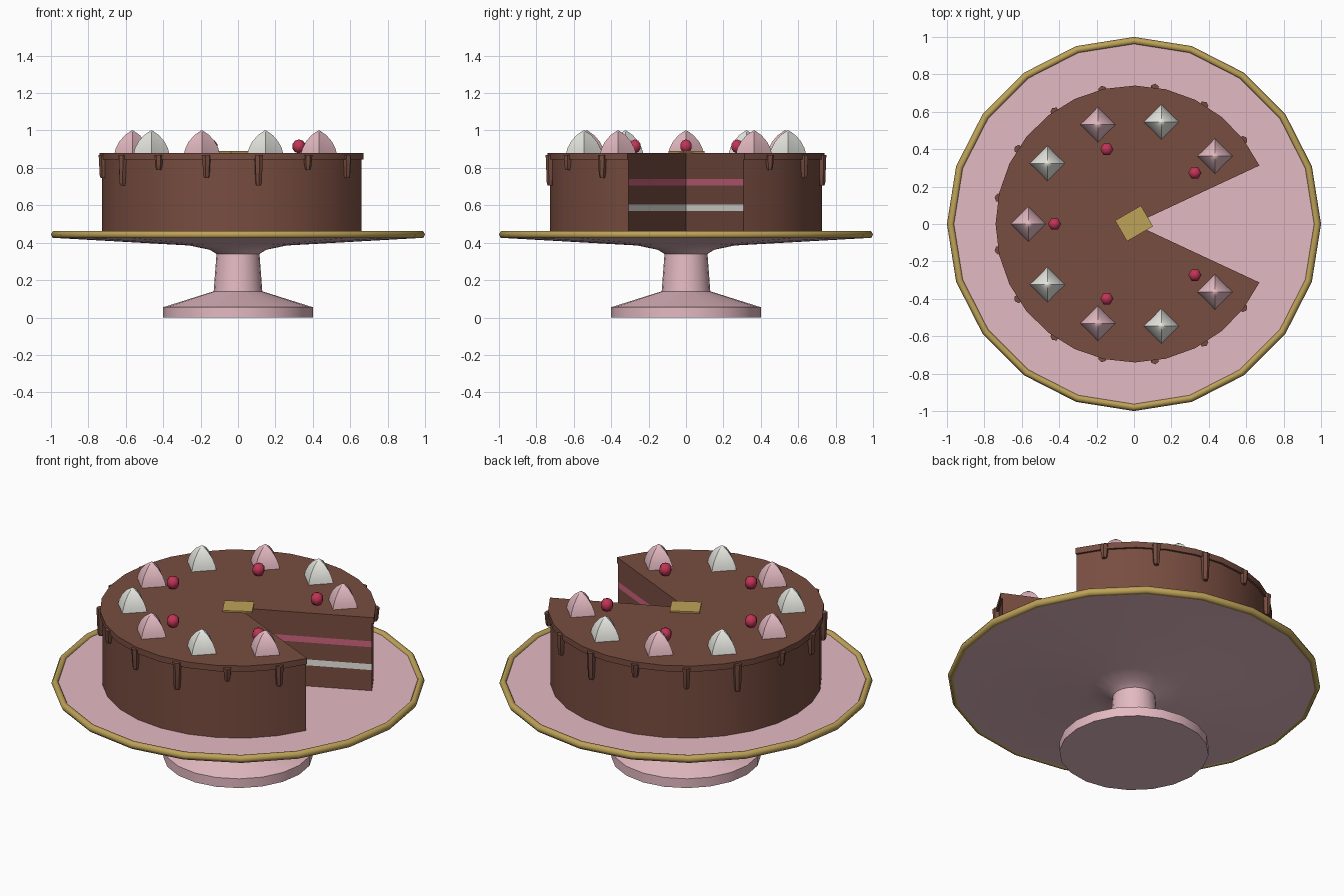
import bpy, bmesh, math
from math import sin, cos, radians, pi

if "Cube" in bpy.data.objects:
    bpy.data.objects.remove(bpy.data.objects["Cube"])


def srgb(r, g, b):
    f = lambda c: c / 12.92 if c <= 0.04045 else ((c + 0.055) / 1.055) ** 2.4
    return [f(v / 255) for v in (r, g, b)] + [1]


def material(name, *rgb):
    m = bpy.data.materials.new(name)
    m.diffuse_color = srgb(*rgb)
    m.use_nodes = True
    m.node_tree.nodes["Principled BSDF"].inputs["Base Color"].default_value = m.diffuse_color
    return m


PINK = material("rose_pink", 228, 186, 194)
GOLD = material("gold", 190, 162, 88)
CHOC = material("chocolate", 120, 77, 64)
JAM = material("raspberry_filling", 205, 100, 125)
CREAM = material("cream_white", 234, 234, 228)
RED = material("berry_red", 192, 52, 86)


def finish(name, bm, mats, smooth=35, loc=(0, 0, 0)):
    bmesh.ops.recalc_face_normals(bm, faces=bm.faces)
    me = bpy.data.meshes.new(name)
    bm.to_mesh(me)
    bm.free()
    for m in mats:
        me.materials.append(m)
    ob = bpy.data.objects.new(name, me)
    ob.location = loc
    bpy.context.collection.objects.link(ob)
    if smooth:
        bpy.ops.object.select_all(action='DESELECT')
        ob.select_set(True)
        bpy.context.view_layer.objects.active = ob
        bpy.ops.object.shade_smooth_by_angle(angle=radians(smooth))
    return ob


def lathe(name, profile, segs, mat, smooth=35, loc=(0, 0, 0), wave=lambda i: 1, closed=False):
    """Spin an (r, z) profile around z; open ends are capped."""
    bm = bmesh.new()
    rings = [[bm.verts.new((r * wave(i) * cos(2 * pi * i / segs),
                            r * wave(i) * sin(2 * pi * i / segs), z))
              for i in range(segs)] for r, z in profile]
    pairs = list(zip(rings, rings[1:])) + ([(rings[-1], rings[0])] if closed else [])
    for a, b in pairs:
        for i in range(segs):
            j = (i + 1) % segs
            bm.faces.new((a[i], a[j], b[j], b[i]))
    if not closed:
        bm.faces.new(rings[0][::-1])
        bm.faces.new(rings[-1])
    return finish(name, bm, [mat], smooth, loc)


def cut_cylinder(name, radius, levels, mats, cut=25, segs=24):
    """Cylinder with a slice missing; levels = [(z, material index above it)]."""
    bm = bmesh.new()
    angles = [radians(cut + (360 - 2 * cut) * i / segs) for i in range(segs + 1)]
    rings = [[bm.verts.new((0, 0, z))] +
             [bm.verts.new((radius * cos(a), radius * sin(a), z)) for a in angles]
             for z, _ in levels]
    n = segs + 2
    for (a, b), (_, idx) in zip(zip(rings, rings[1:]), levels):
        for i in range(n):
            j = (i + 1) % n
            f = bm.faces.new((a[i], a[j], b[j], b[i]))
            # fillings show only on the two cut faces
            f.material_index = idx if i in (0, n - 1) else 0
    # fan caps keep the concave outline clean
    for ring in (rings[0], rings[-1]):
        for i in range(1, n - 1):
            bm.faces.new((ring[0], ring[i], ring[i + 1]))
    return finish(name, bm, mats)


# Cake stand: foot, column and plate in one turned shape
lathe("cake_stand", [(0.40, 0), (0.40, 0.055), (0.13, 0.14), (0.115, 0.34),
                     (0.15, 0.362), (0.26, 0.385), (0.97, 0.425), (0.97, 0.448)],
      20, PINK)

# Gold rim around the plate
lathe("plate_rim", [(0.98 + 0.02 * cos(k * pi / 3), 0.443 + 0.022 * sin(k * pi / 3))
                    for k in range(6)], 20, GOLD, smooth=65, closed=True)

# Cake body with two filling layers, and the icing on top
cut_cylinder("cake_body", 0.728, [(0.445, 0), (0.57, 1), (0.605, 0), (0.705, 2),
                                  (0.74, 0), (0.845, 0)], [CHOC, CREAM, JAM])
cut_cylinder("icing_top", 0.74, [(0.845, 0), (0.88, 0)], [CHOC])

# Icing drips in three repeating lengths
for i in range(14):
    a = radians(37.5 + 285 * i / 13)
    bottom = (0.79, 0.745, 0.705)[i % 3]
    drip = lathe("icing_drip", [(0.013, bottom), (0.018, bottom + 0.015), (0.024, 0.868)],
                 6, CHOC, loc=(0.735 * cos(a), 0.735 * sin(a), 0))
    drip.rotation_euler.z = a

# Piped dollops, alternating pink and white, with a berry inside each pink one
for i in range(9):
    a = radians(40 + 35 * i)
    lathe("dollop", [(0.095, 0.878), (0.088, 0.905), (0.070, 0.94),
                     (0.040, 0.975), (0.004, 1.0)], 12, CREAM if i % 2 else PINK,
          smooth=60, loc=(0.565 * cos(a), 0.565 * sin(a), 0),
          wave=lambda k: 1 if k % 3 == 0 else 0.72)
    if i % 2 == 0:
        bm = bmesh.new()
        bmesh.ops.create_uvsphere(bm, u_segments=6, v_segments=5, radius=0.037)
        berry = finish("berry", bm, [RED], 65, (0.425 * cos(a), 0.425 * sin(a), 0.915))
        berry.rotation_euler.z = radians(30)

# Gold plaque in the middle
bm = bmesh.new()
bmesh.ops.create_cube(bm, size=1)
bmesh.ops.scale(bm, vec=(0.16, 0.128, 0.009), verts=bm.verts)
plaque = finish("plaque", bm, [GOLD], 0, (0, 0.003, 0.8845))
plaque.rotation_euler.z = radians(30)
